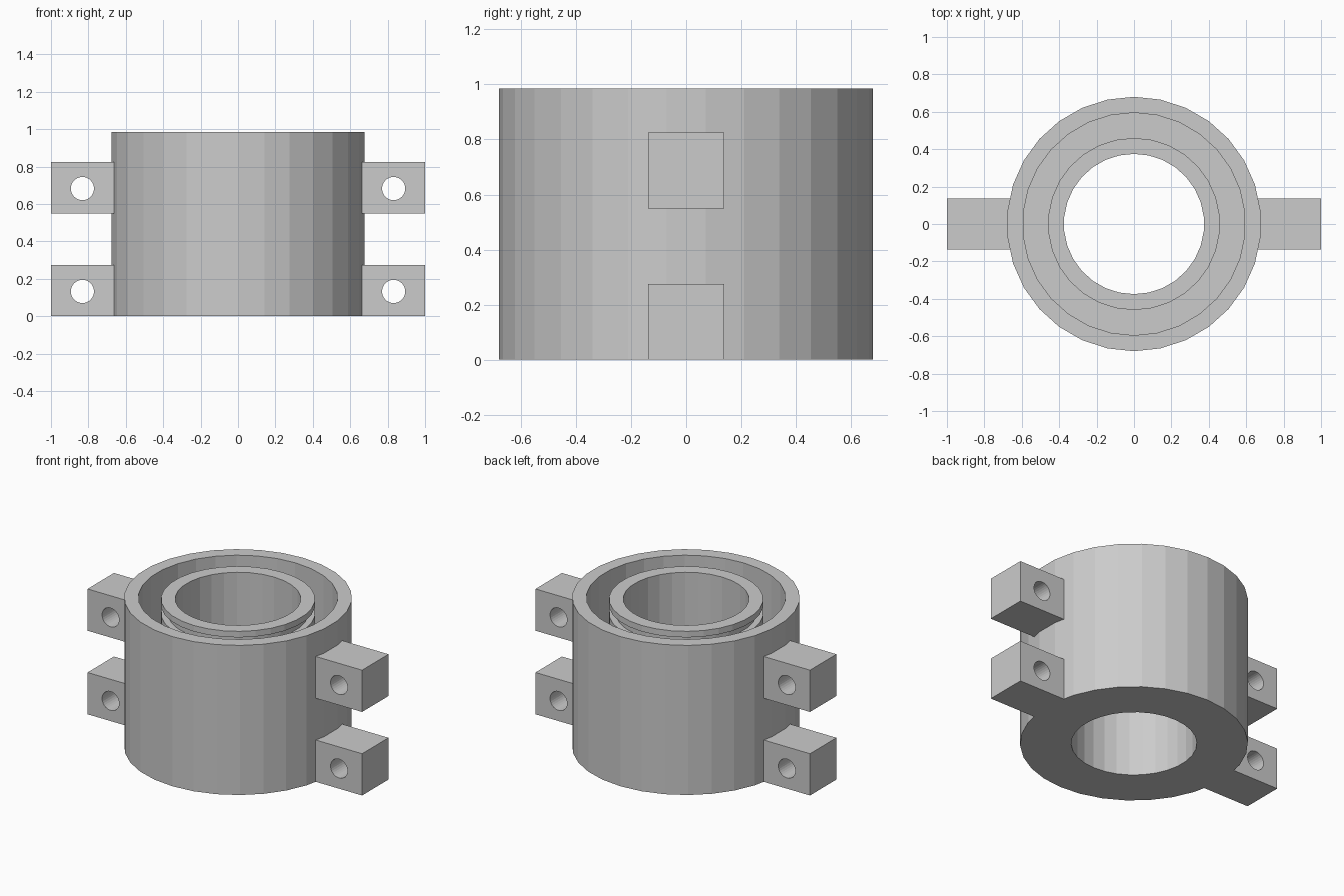
import bpy, bmesh, math
from mathutils import Matrix

if "Cube" in bpy.data.objects:
    bpy.data.objects.remove(bpy.data.objects["Cube"])

SEGMENTS = 30

grey = bpy.data.materials.new("plain grey")
grey.diffuse_color = (0.6, 0.6, 0.6, 1)
grey.use_nodes = True
grey.node_tree.nodes["Principled BSDF"].inputs["Base Color"].default_value = grey.diffuse_color


def add_object(name, bm):
    bmesh.ops.recalc_face_normals(bm, faces=bm.faces)
    mesh = bpy.data.meshes.new(name)
    bm.to_mesh(mesh)
    bm.free()
    mesh.materials.append(grey)
    obj = bpy.data.objects.new(name, mesh)
    bpy.context.collection.objects.link(obj)
    return obj


def lathe(name, profile):
    """Spin a closed (radius, z) profile around the z axis."""
    bm = bmesh.new()
    rings = []
    for i in range(SEGMENTS):
        a = math.pi / 2 + 2 * math.pi * i / SEGMENTS
        rings.append([bm.verts.new((r * math.cos(a), r * math.sin(a), z))
                      for r, z in profile])
    n = len(profile)
    for i in range(SEGMENTS):
        p, q = rings[i], rings[(i + 1) % SEGMENTS]
        for j in range(n):
            k = (j + 1) % n
            bm.faces.new((p[j], q[j], q[k], p[k]))
    return add_object(name, bm)


# Body: outer wall, annular floor and inner sleeve with a grooved lip
lathe("double_wall_body", [
    (0.375, 0.0), (0.68, 0.0), (0.68, 0.985), (0.595, 0.985),
    (0.595, 0.085), (0.46, 0.085), (0.46, 0.88), (0.42, 0.88),
    (0.42, 0.935), (0.46, 0.935), (0.46, 0.975), (0.375, 0.975),
])


def lug(name, side, z):
    """Square mounting lug with a bolt hole running front to back."""
    bm = bmesh.new()
    bmesh.ops.create_cube(bm, size=1, matrix=Matrix.Translation(
        (side * 0.82, 0, z)) @ Matrix.Diagonal((0.36, 0.275, 0.275, 1)))
    block = add_object(name, bm)

    bm = bmesh.new()
    bmesh.ops.create_cone(
        bm, cap_ends=True, segments=SEGMENTS, radius1=0.062, radius2=0.062,
        depth=0.6, matrix=Matrix.Translation((side * 0.832, 0, z - 0.005))
        @ Matrix.Rotation(math.pi / 2, 4, 'X'))
    cutter = add_object("bolt_hole_cutter", bm)
    cutter.hide_render = True

    mod = block.modifiers.new("bolt hole", 'BOOLEAN')
    mod.operation = 'DIFFERENCE'
    mod.solver = 'EXACT'
    mod.object = cutter
    graph = bpy.context.evaluated_depsgraph_get()
    cut = bpy.data.meshes.new_from_object(block.evaluated_get(graph))
    block.modifiers.clear()
    block.data = cut
    bpy.data.objects.remove(cutter)


# Two lugs on each side, one at the base and one higher up
for side, side_name in ((-1, "left"), (1, "right")):
    for z, level in ((0.1375, "lower"), (0.6875, "upper")):
        lug(f"{level}_{side_name}_lug", side, z)
